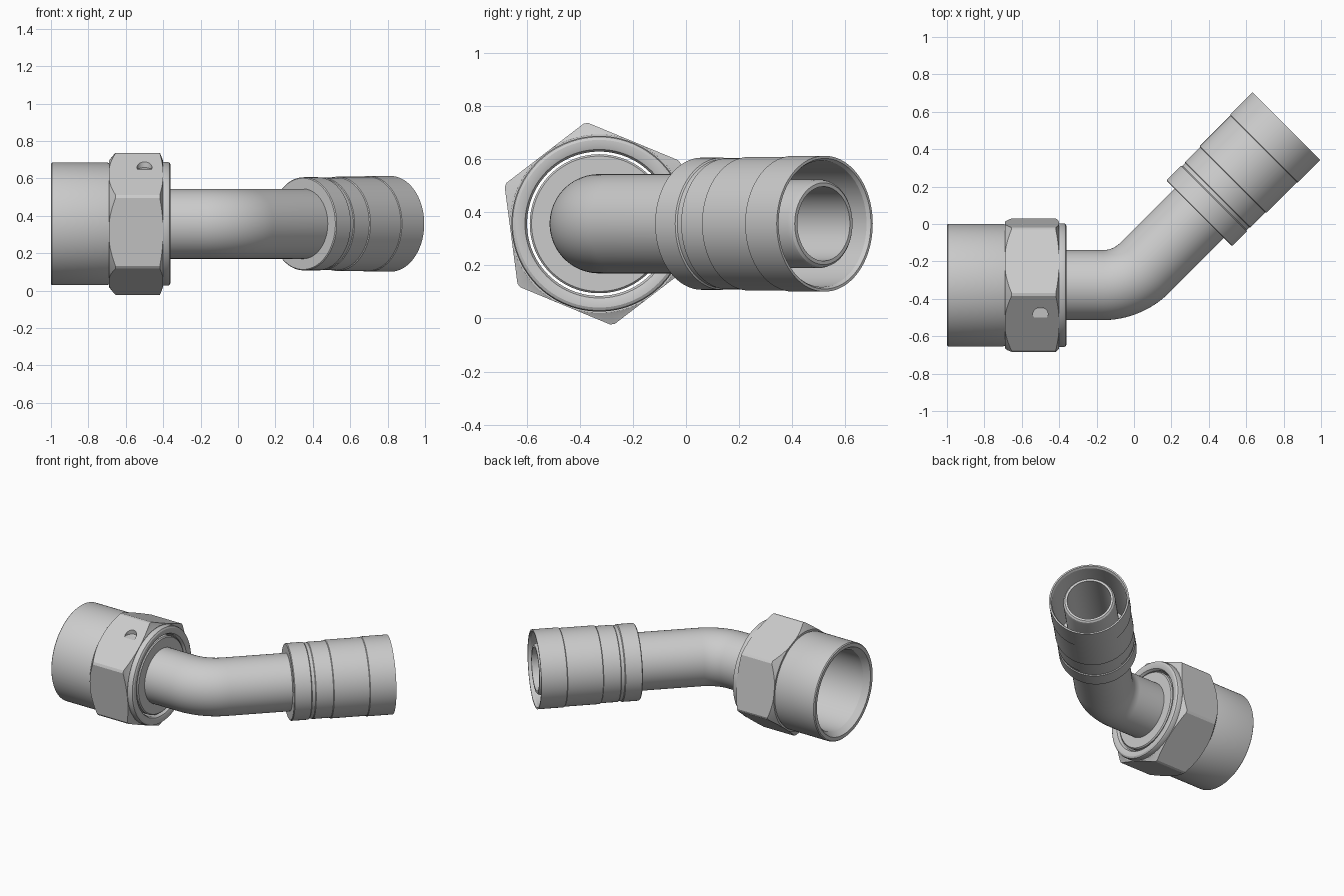
import bpy, bmesh, math
from mathutils import Vector, Matrix

if "Cube" in bpy.data.objects:
    bpy.data.objects.remove(bpy.data.objects["Cube"])

SEG = 96
CY, CZ = -0.327, 0.357      # nut axis position
BX = -0.168                 # x where the bend starts
BR = 0.32                   # bend radius
ARC = BR * math.pi / 4


def path(s):
    """Point and tangent on the centre line; s = 0 where the 45 degree bend starts."""
    if s <= 0:
        return Vector((BX + s, CY, CZ)), Vector((1, 0, 0))
    a = min(s, ARC) / BR
    p = Vector((BX + BR * math.sin(a), CY + BR * (1 - math.cos(a)), CZ))
    t = Vector((math.cos(a), math.sin(a), 0))
    return p + t * max(0, s - ARC), t


def sweep(name, profile):
    """Skin a closed (s, radius) profile around the centre line."""
    bm = bmesh.new()
    rings = []
    up = Vector((0, 0, 1))
    for s, r in profile:
        p, t = path(s)
        side = up.cross(t)
        rings.append([bm.verts.new(p + r * (math.cos(k * math.tau / SEG) * side
                                            + math.sin(k * math.tau / SEG) * up))
                      for k in range(SEG)])
    for i, a in enumerate(rings):
        b = rings[(i + 1) % len(rings)]
        for k in range(SEG):
            j = (k + 1) % SEG
            bm.faces.new((a[k], a[j], b[j], b[k]))
    return finish(name, bm)


def finish(name, bm):
    bmesh.ops.recalc_face_normals(bm, faces=bm.faces[:])
    me = bpy.data.meshes.new(name)
    bm.to_mesh(me)
    bm.free()
    ob = bpy.data.objects.new(name, me)
    bpy.context.collection.objects.link(ob)
    return ob


def cylinder(name, radius, depth, sides, matrix):
    bm = bmesh.new()
    bmesh.ops.create_cone(bm, cap_ends=True, segments=sides, radius1=radius,
                          radius2=radius, depth=depth, matrix=matrix)
    return finish(name, bm)


def cut(ob, tool, operation):
    mod = ob.modifiers.new("cut", 'BOOLEAN')
    mod.operation, mod.object, mod.solver = operation, tool, 'EXACT'
    deps = bpy.context.evaluated_depsgraph_get()
    ob_mesh = bpy.data.meshes.new_from_object(ob.evaluated_get(deps))
    ob.modifiers.clear()
    ob.data = ob_mesh
    bpy.data.objects.remove(tool)


def nut_profile(pts):
    return [(x - BX, r) for x, r in pts]


# Nut sleeve with rounded collar, bored right through
sleeve = sweep("nut_sleeve", nut_profile([
    (-1, 0.322), (-0.994, 0.328), (-0.70, 0.328), (-0.685, 0.322),
    (-0.405, 0.322), (-0.40, 0.331), (-0.375, 0.331), (-0.366, 0.327),
    (-0.36, 0.316), (-0.36, 0.297), (-0.366, 0.28), (-0.378, 0.272),
    (-0.96, 0.272), (-1, 0.298)]))

# Hexagon with chamfered corners
hex_turn = (Matrix.Translation((-0.545, CY, CZ)) @ Matrix.Rotation(math.radians(7.5), 4, 'X')
            @ Matrix.Rotation(math.pi / 2, 4, 'Y'))
hexagon = cylinder("nut_hexagon", 0.387, 0.29, 6,
                   hex_turn @ Matrix.Rotation(math.pi / 2, 4, 'Z'))
chamfer = sweep("chamfer_tool", nut_profile([
    (-0.71, 0.31), (-0.70, 0.325), (-0.655, 0.382), (-0.418, 0.382),
    (-0.401, 0.338), (-0.38, 0.31)]))
cut(hexagon, chamfer, 'INTERSECT')

# Small drilled mark on the upper flat
ang = math.radians(97.5)
n = Vector((0, math.cos(ang), math.sin(ang)))
t = Vector((0, -math.sin(ang), math.cos(ang)))
spot = Vector((-0.5, CY, CZ)) + n * 0.335 + t * 0.115
rot = n.to_track_quat('Z', 'Y').to_matrix().to_4x4()
cut(hexagon, cylinder("mark_tool", 0.04, 0.05, 24, Matrix.Translation(spot) @ rot), 'DIFFERENCE')

# Bent tube: sealing nose, flange, bend and inner nipple in one hollow piece
S0 = ARC + 0.542 - BR * math.tan(math.pi / 8)   # socket start
END = S0 + 0.66
bend = [ARC * i / 16 for i in range(17)]
tube = sweep("bent_tube",
             nut_profile([(-0.66, 0.14), (-0.66, 0.19), (-0.55, 0.262), (-0.375, 0.262),
                          (-0.368, 0.255), (-0.368, 0.187)])
             + [(s, 0.187) for s in bend]
             + [(S0 + 0.12, 0.187), (S0 + 0.14, 0.167), (END - 0.03, 0.167),
                (END - 0.015, 0.163), (END - 0.006, 0.154), (END - 0.006, 0.14)]
             + [(s, 0.14) for s in reversed(bend)])

# Crimp socket with stepped bands, open at the hose end
socket = sweep("crimp_socket", [(S0 + d, r) for d, r in [
    (0, 0.186), (0, 0.244), (0.005, 0.249), (0.112, 0.249), (0.117, 0.243),
    (0.138, 0.243), (0.142, 0.247), (0.254, 0.247), (0.258, 0.252),
    (0.488, 0.252), (0.492, 0.256), (0.66, 0.256), (0.66, 0.246),
    (0.645, 0.238), (0.14, 0.238), (0.14, 0.186)]])

for ob in (sleeve, hexagon, tube, socket):
    bpy.ops.object.select_all(action='DESELECT')
    ob.select_set(True)
    bpy.context.view_layer.objects.active = ob
    bpy.ops.object.shade_smooth_by_angle(angle=math.radians(25))
